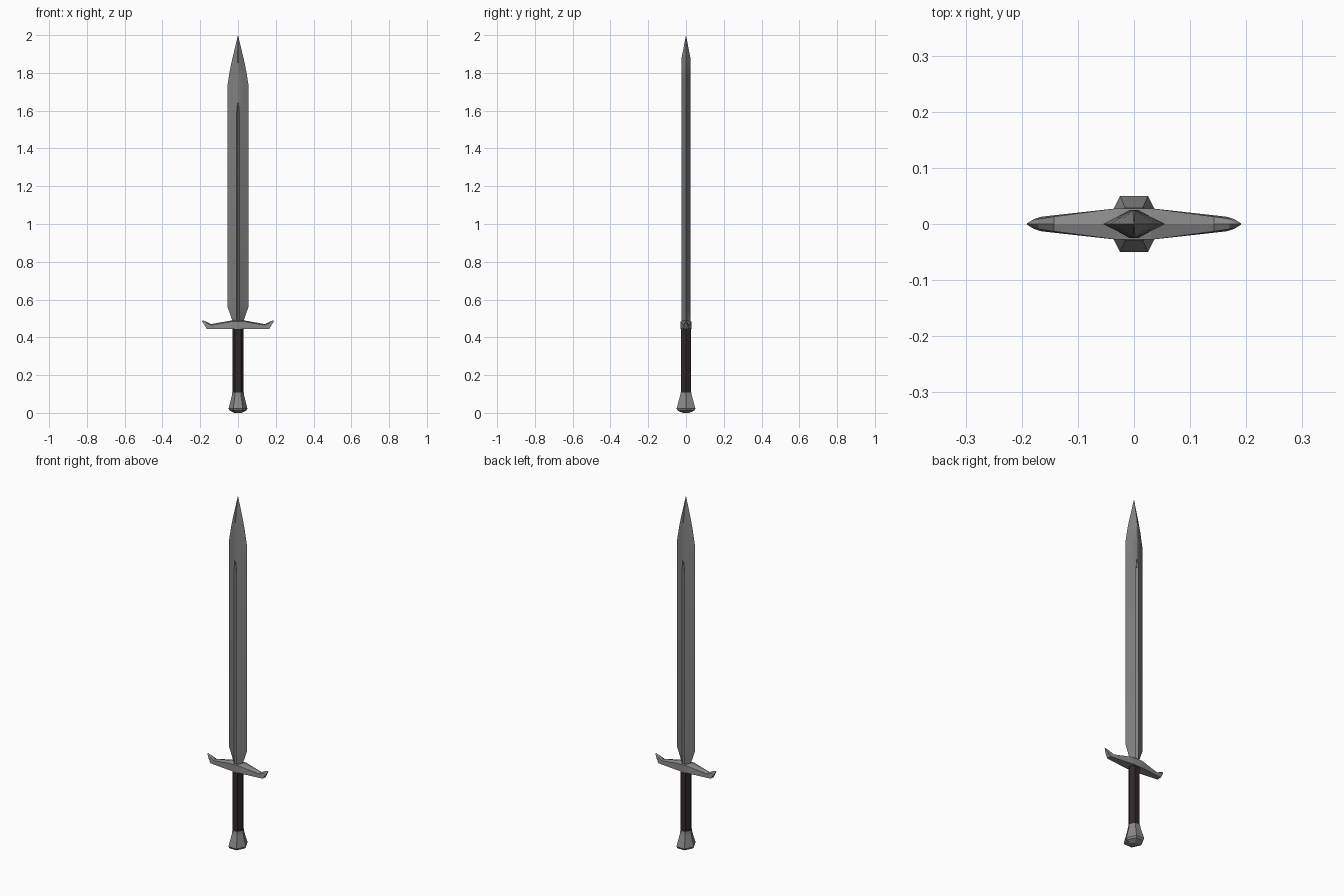
import bpy, bmesh, math

if "Cube" in bpy.data.objects:
    bpy.data.objects.remove(bpy.data.objects["Cube"])


def material(name, rgb):
    m = bpy.data.materials.new(name)
    m.diffuse_color = (*rgb, 1)
    m.use_nodes = True
    m.node_tree.nodes["Principled BSDF"].inputs["Base Color"].default_value = m.diffuse_color
    return m


steel = material("blade steel", (0.22, 0.22, 0.215))
metal = material("fitting steel", (0.25, 0.25, 0.25))
leather = material("dark leather", (0.03, 0.02, 0.02))


def loft(name, rings, mat, smooth=None):
    """Skin a list of equally sized point rings and cap both ends."""
    bm = bmesh.new()
    loops = [[bm.verts.new(p) for p in ring] for ring in rings]
    n = len(loops[0])
    for a, b in zip(loops, loops[1:]):
        for i in range(n):
            j = (i + 1) % n
            bm.faces.new((a[i], a[j], b[j], b[i]))
    bm.faces.new(loops[0][::-1])
    bm.faces.new(loops[-1])
    bmesh.ops.remove_doubles(bm, verts=bm.verts, dist=0.0002)
    bmesh.ops.recalc_face_normals(bm, faces=bm.faces)
    me = bpy.data.meshes.new(name)
    bm.to_mesh(me)
    bm.free()
    me.materials.append(mat)
    ob = bpy.data.objects.new(name, me)
    bpy.context.collection.objects.link(ob)
    if smooth:
        bpy.ops.object.select_all(action='DESELECT')
        ob.select_set(True)
        bpy.context.view_layer.objects.active = ob
        bpy.ops.object.shade_smooth_by_angle(angle=math.radians(smooth))
    return ob


def hexagon(z, r, ry=None):
    ry = ry or r
    return [(r * math.cos(k * math.pi / 3), ry * math.sin(k * math.pi / 3), z)
            for k in range(6)]


# Blade: hollow-ground section with a narrow central groove
def blade_ring(z, w, t, r, g):
    q = [(w, 0), (w * 0.55, t * 0.50), (r, t), (0, g)]
    half = q + [(-x, y) for x, y in reversed(q[:3])]
    return [(x, y, z) for x, y in half + [(x, -y) for x, y in half[-2:0:-1]]]


blade = [(0.47, 0.028, 0.022, 0.008, 0.015),
         (0.495, 0.032, 0.024, 0.008, 0.015),
         (0.56, 0.055, 0.025, 0.008, 0.015),
         (1.58, 0.055, 0.025, 0.008, 0.015),
         (1.64, 0.055, 0.025, 0.003, 0.025),
         (1.74, 0.055, 0.025, 0.003, 0.025),
         (1.82, 0.042, 0.025, 0.003, 0.025),
         (1.875, 0.030, 0.024, 0.002, 0.024),
         (2.0, 0.0, 0.0, 0.0, 0.0)]
loft("blade", [blade_ring(*b) for b in blade], steel, 25)


# Crossguard: tapered arms with upturned pointed ends
def guard_ring(xb, xt, zb, zt, y):
    return [(xb, -y, zb), (xb, y, zb), (xt, y, zt - 0.006),
            (xt, 0, zt), (xt, -y, zt - 0.006)]


arm = [(0.03, 0.03, 0.444, 0.490, 0.028),
       (0.165, 0.143, 0.444, 0.470, 0.013),
       (0.178, 0.170, 0.466, 0.484, 0.009),
       (0.191, 0.187, 0.486, 0.490, 0.001)]
sections = [guard_ring(-a, -b, *rest) for a, b, *rest in reversed(arm)]
sections += [guard_ring(*a) for a in arm]
loft("crossguard", sections, metal)

# Six-sided grip
loft("grip", [hexagon(0.09, 0.03), hexagon(0.45, 0.03)], leather)

# Flared six-sided pommel with collar and shallow pointed base
pommel = [(0.0, 0.02, 0.02), (0.012, 0.045, 0.052), (0.022, 0.050, 0.058),
          (0.09, 0.033, 0.036), (0.108, 0.031, 0.033)]
loft("pommel", [hexagon(*p) for p in pommel], metal)
